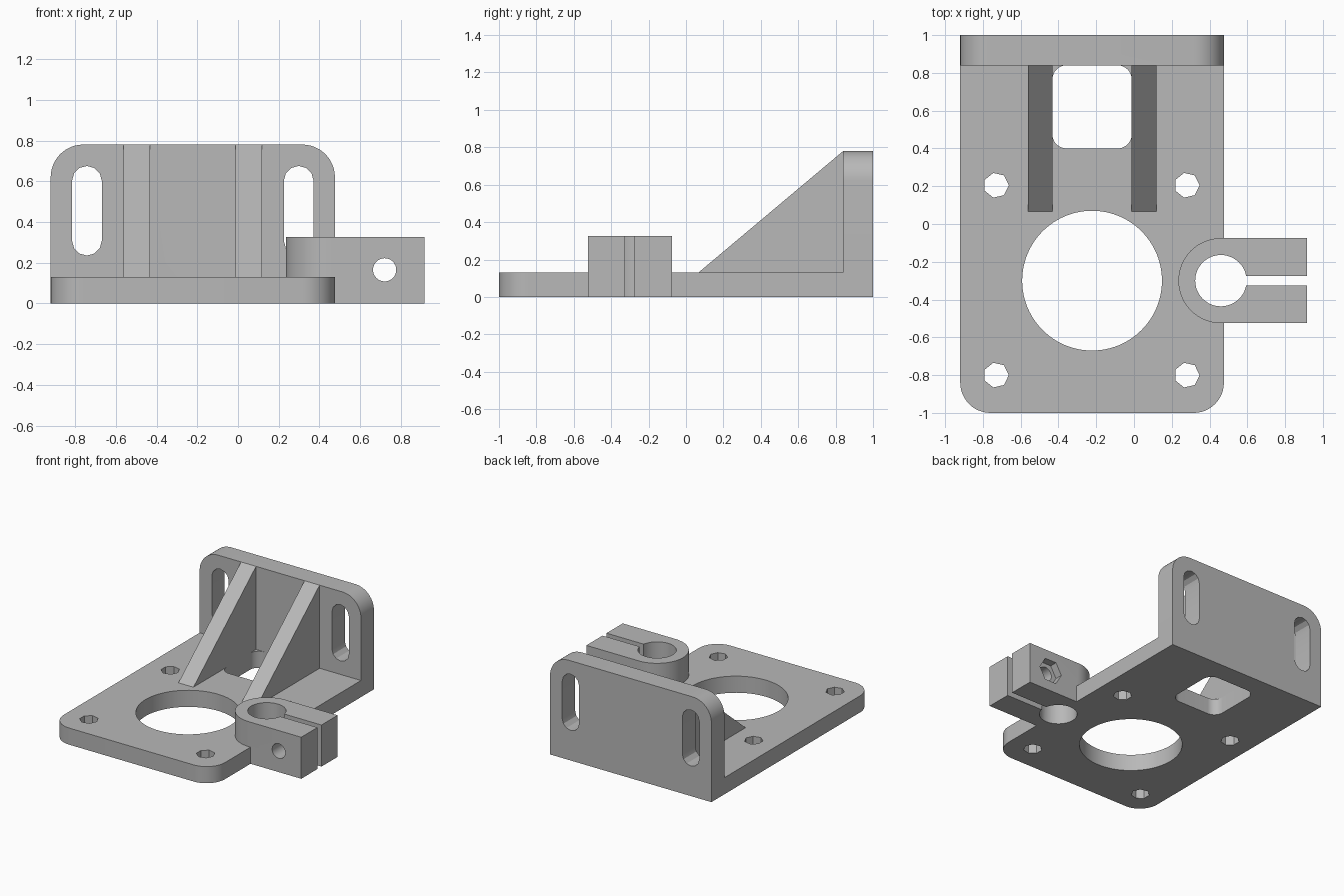
import bpy, bmesh, math
from mathutils import Vector

cube = bpy.data.objects.get("Cube")
if cube:
    bpy.data.objects.remove(cube, do_unlink=True)

grey = bpy.data.materials.new("plain grey")
grey.use_nodes = True
COLOR = (0.48, 0.48, 0.48, 1)
grey.diffuse_color = COLOR
grey.node_tree.nodes["Principled BSDF"].inputs["Base Color"].default_value = COLOR

# Ways to stand a flat profile (u, v) up along an axis at depth w
AXES = {"X": lambda u, v, w: (w, u, v),
        "Y": lambda u, v, w: (u, w, v),
        "Z": lambda u, v, w: (u, v, w)}


def prism(name, outline, axis, lo, hi):
    """Extrude a closed profile along an axis."""
    bm = bmesh.new()
    place = AXES[axis]
    face = bm.faces.new([bm.verts.new(place(u, v, lo)) for u, v in outline])
    top = bmesh.ops.extrude_face_region(bm, geom=[face])["geom"]
    verts = [g for g in top if isinstance(g, bmesh.types.BMVert)]
    bmesh.ops.translate(bm, verts=verts, vec=Vector(place(0, 0, hi - lo)))
    bmesh.ops.recalc_face_normals(bm, faces=bm.faces)
    mesh = bpy.data.meshes.new(name)
    bm.to_mesh(mesh)
    bm.free()
    mesh.materials.append(grey)
    obj = bpy.data.objects.new(name, mesh)
    bpy.context.collection.objects.link(obj)
    return obj


def arc(u, v, r, start, end, steps):
    angles = [math.radians(start + (end - start) * i / steps) for i in range(steps + 1)]
    return [(u + r * math.cos(a), v + r * math.sin(a)) for a in angles]


def circle(u, v, r, sides=64):
    return arc(u, v, r, 0, 360, sides)[:-1]


def rounded(u0, u1, v0, v1, bottom=0, top=0, steps=12):
    """Rectangle with separate radii for its bottom and top corners."""
    pts = []
    for u, v, r, su, sv, start in ((u1, v1, top, -1, -1, 0), (u0, v1, top, 1, -1, 90),
                                   (u0, v0, bottom, 1, 1, 180), (u1, v0, bottom, -1, 1, 270)):
        pts += arc(u + su * r, v + sv * r, r, start, start + 90, steps) if r else [(u, v)]
    return pts


def combine(target, tool, operation):
    """Apply a boolean and discard the tool."""
    mod = target.modifiers.new(operation, "BOOLEAN")
    mod.operation = operation
    mod.solver = "EXACT"
    mod.object = tool
    bpy.context.view_layer.objects.active = target
    bpy.ops.object.modifier_apply(modifier=mod.name)
    bpy.data.objects.remove(tool, do_unlink=True)


MID = -0.222               # centre line of the plate
LEFT, RIGHT = -0.92, 0.476
PLATE, WALL = 0.13, 0.84   # plate thickness, front of the wall
CX, CY = 0.46, -0.3        # clamp centre

# Base plate with upright wall
bracket = prism("motor_bracket", rounded(LEFT, RIGHT, -1, 1, bottom=0.16), "Z", 0, PLATE)
combine(bracket, prism("back_wall", rounded(LEFT, RIGHT, 0, 0.78, top=0.16), "Y", WALL, 1), "UNION")

# Motor opening, window and screw holes
combine(bracket, prism("motor_hole", circle(MID, CY, 0.37, 96), "Z", -0.1, 0.3), "DIFFERENCE")
combine(bracket, prism("window", rounded(-0.432, -0.012, 0.4, WALL, 0.075, 0.075), "Z", -0.1, 0.3),
        "DIFFERENCE")
for side in (-1, 1):
    u = MID + side * 0.505
    for v in (-0.8, 0.205):
        combine(bracket, prism("screw_hole", circle(u - 0.003, v, 0.067, 7), "Z", -0.1, 0.3), "DIFFERENCE")

# Wall slots and triangular ribs
for side in (-1, 1):
    u = MID + side * 0.52
    slot = rounded(u - 0.073, u + 0.073, 0.235, 0.675, 0.0729, 0.0729, 3)
    combine(bracket, prism("slot", slot, "Y", 0.7, 1.1), "DIFFERENCE")
for side in (-1, 1):
    u = MID + side * 0.275
    rib = prism("rib", [(0.066, PLATE), (WALL, PLATE), (WALL, 0.78)], "X", u - 0.065, u + 0.065)
    combine(bracket, rib, "UNION")

# Rod clamp on the left edge, with bore, slit, bolt hole and nut pocket
clamp = arc(CX, CY, 0.225, 90, 270, 32) + [(0.915, CY - 0.225), (0.915, CY + 0.225)]
combine(bracket, prism("clamp", clamp, "Z", 0, 0.325), "UNION")
combine(bracket, prism("bore", circle(CX, CY, 0.136, 48), "Z", -0.1, 0.5), "DIFFERENCE")
combine(bracket, prism("slit", rounded(CX, 1, CY - 0.025, CY + 0.025), "Z", -0.1, 0.5), "DIFFERENCE")
combine(bracket, prism("bolt_hole", circle(0.72, 0.165, 0.057, 32), "Y", -0.7, 0.03), "DIFFERENCE")
combine(bracket, prism("nut_pocket", circle(0.72, 0.165, 0.1, 6), "Y", -0.135, 0), "DIFFERENCE")

# Smooth the round walls, keep the corners and small polygon holes crisp
bpy.ops.object.select_all(action="DESELECT")
bracket.select_set(True)
bpy.context.view_layer.objects.active = bracket
bpy.ops.object.shade_smooth_by_angle(angle=math.radians(25))
